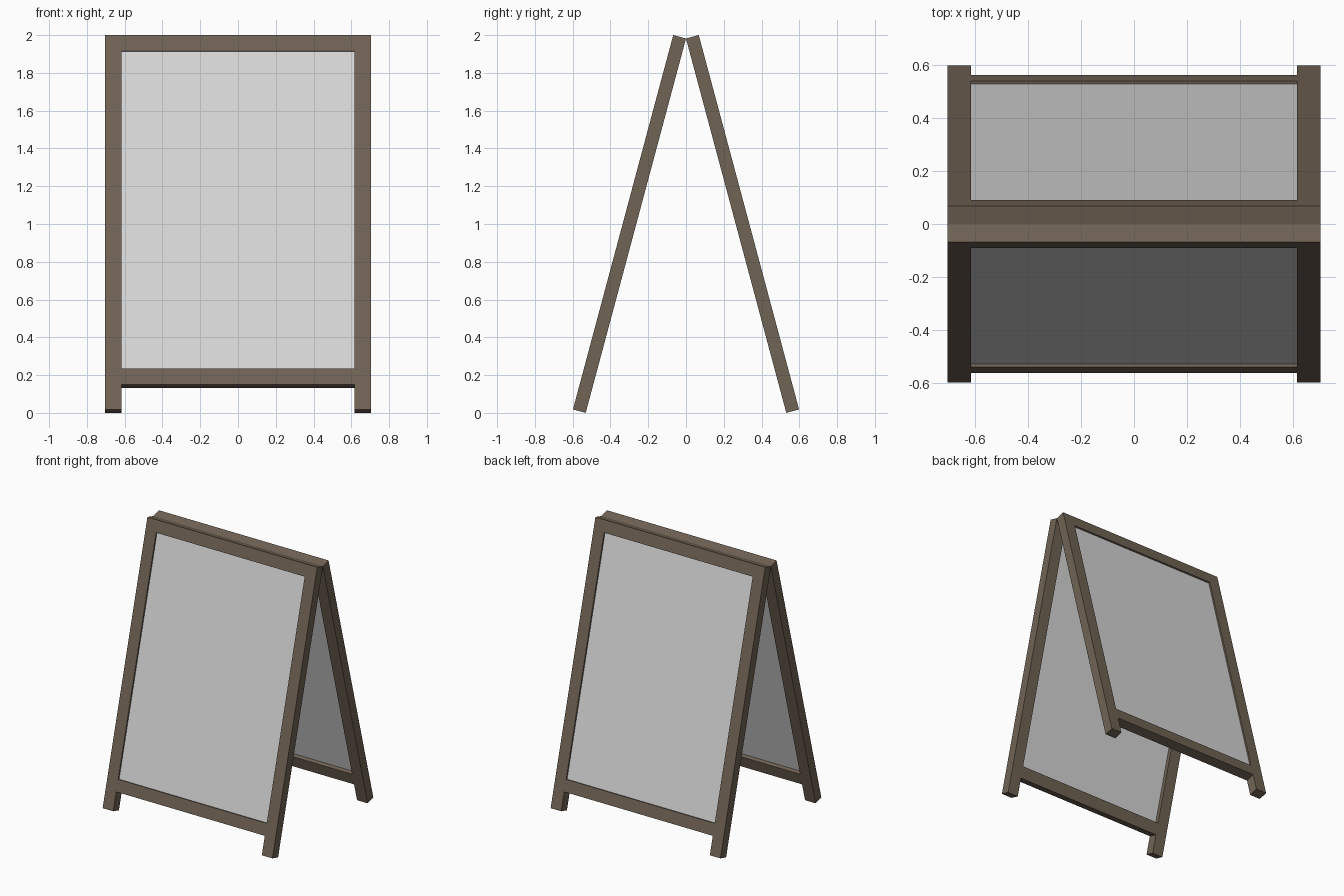
import bpy
import math
from mathutils import Matrix, Vector

if "Cube" in bpy.data.objects:
    bpy.data.objects.remove(bpy.data.objects["Cube"])

TILT = math.radians(15)
LENGTH, THICK, WIDTH = 2.052, 0.07, 0.088   # leg length, frame thickness, bar width
HALF = 0.705                                # half the overall width
FOOT_Y = 0.531                              # inner bottom edge of the rear legs


def material(name, rgb):
    m = bpy.data.materials.new(name)
    m.diffuse_color = (*rgb, 1)
    m.use_nodes = True
    m.node_tree.nodes["Principled BSDF"].inputs["Base Color"].default_value = m.diffuse_color
    return m


wood = material("brown wood", (0.165, 0.125, 0.09))
white = material("board white", (0.68, 0.68, 0.68))


def box(name, lo, hi, mat, frame):
    """Box between two corners in board space: x across, y outward, z up the leg."""
    bpy.ops.mesh.primitive_cube_add(size=1)
    ob = bpy.context.object
    ob.name = name
    lo, hi = Vector(lo), Vector(hi)
    ob.data.transform(Matrix.Translation((lo + hi) / 2) @ Matrix.Diagonal((*(hi - lo), 1)))
    ob.data.transform(frame)
    ob.data.materials.append(mat)


lean = Matrix.Translation((0, FOOT_Y, 0)) @ Matrix.Rotation(TILT, 4, 'X')
inner = HALF - WIDTH

# Two identical leaning boards, the front one turned half way round
for side, turn in (("back", 0), ("front", math.pi)):
    frame = Matrix.Rotation(turn, 4, 'Z') @ lean
    # Legs
    box(side + "_leg_a", (-HALF, 0, 0), (-inner, THICK, LENGTH), wood, frame)
    box(side + "_leg_b", (inner, 0, 0), (HALF, THICK, LENGTH), wood, frame)
    # Rails
    box(side + "_top_rail", (-inner, 0, LENGTH - WIDTH), (inner, THICK, LENGTH), wood, frame)
    box(side + "_bottom_rail", (-inner, 0, 0.137), (inner, THICK, 0.137 + WIDTH), wood, frame)
    # Recessed writing panel, tucked into the frame
    box(side + "_panel", (-inner - 0.01, 0.03, 0.215), (inner + 0.01, THICK - 0.012, LENGTH - WIDTH + 0.01),
        white, frame)
